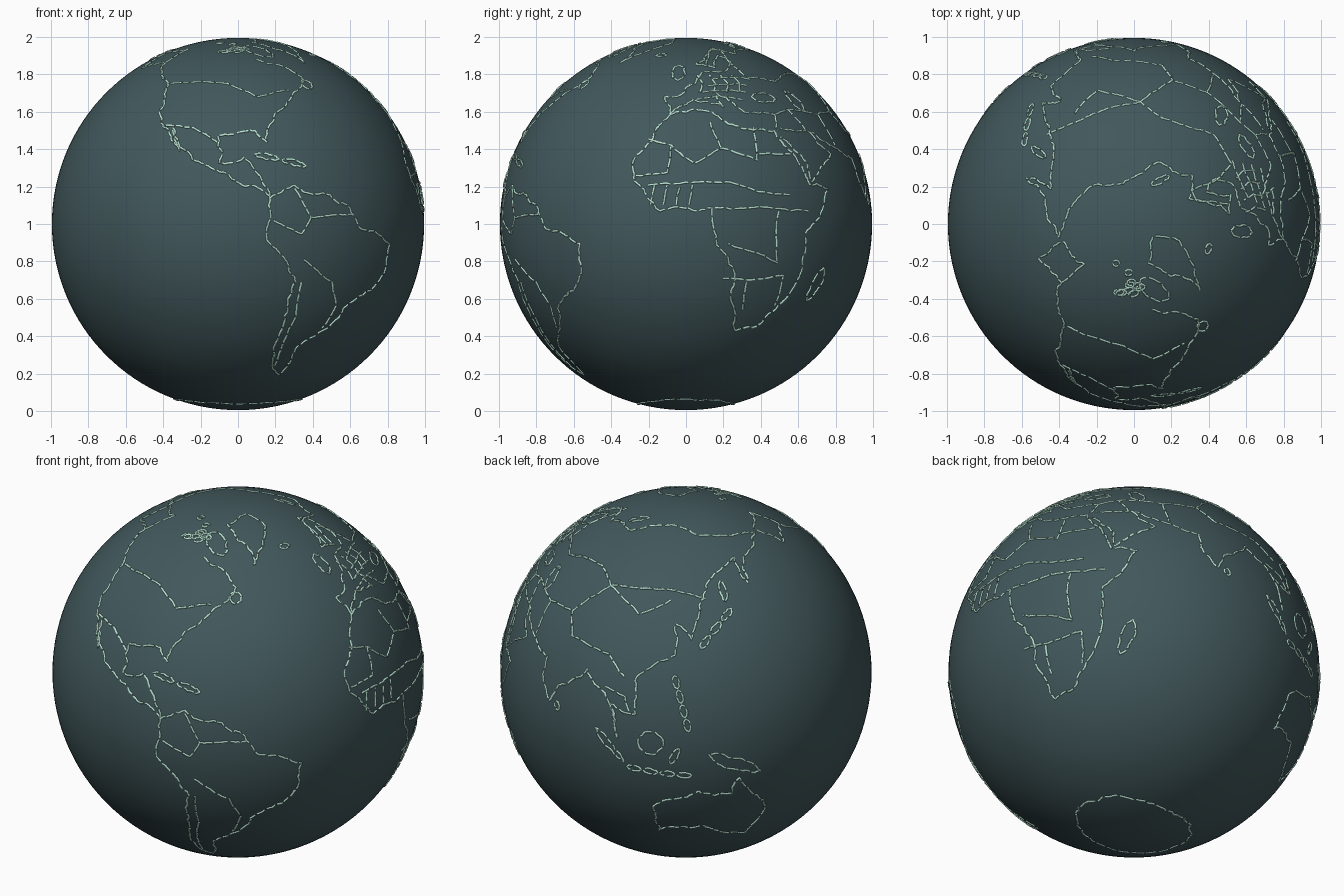
import bpy
import random
from math import radians, sin, cos, pi
from mathutils import Vector

random.seed(4)
cube = bpy.data.objects.get("Cube")
if cube:
    bpy.data.objects.remove(cube, do_unlink=True)

RADIUS = 0.995
TUBE = 0.006
STEP = 0.018
CENTRE = Vector((0, 0, 1))


def make_material(name, red, green, blue):
    colour = (red, green, blue, 1)
    material = bpy.data.materials.new(name)
    material.use_nodes = True
    material.diffuse_color = colour
    shader = material.node_tree.nodes["Principled BSDF"]
    shader.inputs["Base Color"].default_value = colour
    return material


ocean_colour = make_material("dark_slate_teal", 0.054, 0.098, 0.107)
line_colour = make_material("pale_mint", 0.55, 0.87, 0.73)


def on_globe(lon, lat):
    east, up = radians(lon), radians(lat)
    return Vector((cos(up) * cos(east), cos(up) * sin(east), sin(up)))


def make_region(name):
    """Start an empty set of tubes that lies on the globe."""
    region = bpy.data.curves.new(name, "CURVE")
    region.dimensions = "3D"
    region.bevel_depth = TUBE
    region.bevel_resolution = 1
    region.use_fill_caps = True
    region.materials.append(line_colour)
    bpy.context.collection.objects.link(bpy.data.objects.new(name, region))
    return region


def wander(start, end, ragged):
    """Split a stretch in halves, nudging each middle, until the steps are short."""
    length = (end - start).length
    if length < STEP:
        return [start]
    nudge = Vector([random.uniform(-ragged, ragged) for axis in "xyz"])
    middle = ((start + end) / 2 + nudge * length).normalized()
    return wander(start, middle, ragged) + wander(middle, end, ragged)


def trace(region, stops, ragged):
    """Lay a dashed tube through points on the globe."""
    path = []
    for start, end in zip(stops, stops[1:]):
        path += wander(start, end, ragged)
    path.append(stops[-1])
    first = 0
    while first < len(path) - 1:
        dash = path[first:first + random.randint(4, 7)]
        spline = region.splines.new("POLY")
        spline.points.add(len(dash) - 1)
        for knot, point in zip(spline.points, dash):
            knot.co = (*(CENTRE + point * RADIUS), 1)
        first += len(dash)


def coast(region, *stops):
    trace(region, [on_globe(*stop) for stop in stops], 0.13)


def border(region, *stops):
    trace(region, [on_globe(*stop) for stop in stops], 0.05)


def island_chain(region, start, end, count=1, width=1):
    """Set long ragged ovals end to end between two places."""
    tail, head = on_globe(*start), on_globe(*end)
    along = (head - tail) / count
    for index in range(count):
        middle = (tail + along * (index + 0.5)).normalized()
        across = middle.cross(along).normalized() * radians(width)
        turns = [2 * pi * side / 8 for side in range(9)]
        ring = [middle + along * cos(turn) * 0.45 + across * sin(turn) for turn in turns]
        trace(region, [point.normalized() for point in ring], 0.13)


# Ocean ball
bpy.ops.mesh.primitive_uv_sphere_add(segments=128, ring_count=64, radius=RADIUS, location=CENTRE)
globe = bpy.context.object
globe.name = "ocean_globe"
globe.data.materials.append(ocean_colour)
bpy.ops.object.shade_smooth()

# North America: Pacific shore, then Gulf and Atlantic shore, then borders
north = make_region("north_america_lines")
coast(north, (-141, 70), (-166, 67), (-160, 57), (-141, 60), (-124, 48), (-122, 37), (-110, 23), (-114, 31),
      (-105, 20), (-92, 14), (-80, 8))
coast(north, (-80, 8), (-83, 15), (-88, 21), (-96, 19), (-97, 28), (-84, 30), (-80, 26), (-76, 36),
      (-66, 44), (-56, 52), (-78, 62))
border(north, (-141, 70), (-141, 60))
border(north, (-123, 49), (-95, 49), (-82, 43), (-67, 46))
border(north, (-117, 32), (-106, 31), (-97, 26))
island_chain(north, (-85, 22), (-67, 18), count=2)
island_chain(north, (-59, 48), (-53, 49), width=2)

# Arctic: Greenland and scattered northern islands
arctic = make_region("arctic_lines")
coast(arctic, (-45, 60), (-55, 70), (-70, 77), (-35, 83), (-20, 75), (-40, 65), (-45, 60))
island_chain(arctic, (-65, 63), (-85, 73), width=3)
island_chain(arctic, (-23, 65), (-14, 65))
island_chain(arctic, (53, 71), (67, 77))
for islet in range(10):
    lon, lat = random.uniform(-120, -85), random.uniform(67, 77)
    island_chain(arctic, (lon, lat), (lon + 9, lat + 1))

# South America: whole shore, Andes, river basin and northern borders
south = make_region("south_america_lines")
coast(south, (-80, 8), (-72, 12), (-60, 9), (-50, 0), (-35, -6), (-40, -21), (-58, -36), (-68, -54),
      (-74, -48), (-71, -18), (-81, -5), (-80, 8))
border(south, (-69, -18), (-69, -30), (-72, -50))
border(south, (-69, -11), (-58, -18), (-54, -26), (-57, -34))
border(south, (-72, 11), (-67, 2), (-52, 3))
border(south, (-67, 2), (-70, -3), (-79, 1))

# Africa: whole shore
africa = make_region("africa_lines")
coast(africa, (-6, 36), (-17, 21), (-16, 13), (-8, 4), (8, 5), (13, -10), (19, -35), (33, -27), (40, -14),
      (40, -3), (51, 11), (43, 12), (33, 30), (20, 31), (10, 37), (-6, 36))
island_chain(africa, (45, -25), (50, -13), width=2)
# Desert, gulf, basin and southern borders
border(africa, (-13, 27), (-5, 25), (3, 19), (12, 24), (9, 33))
border(africa, (-5, 25), (-6, 16), (-16, 15))
border(africa, (12, 24), (24, 20), (25, 31))
border(africa, (-12, 12), (4, 13), (14, 13), (23, 10), (34, 9))
border(africa, (25, 22), (37, 22))
border(africa, (9, 5), (27, 5), (41, 4))
border(africa, (30, 4), (30, -12), (23, -9), (13, -6))
border(africa, (12, -17), (33, -16), (32, -26))
border(africa, (20, -18), (20, -28))
for lon in range(-11, 5, 4):
    border(africa, (lon, 6), (lon + 1, 12))

# Europe: Atlantic and Baltic shore, Mediterranean shore, inner seas
europe = make_region("europe_lines")
coast(europe, (-6, 36), (-9, 43), (-2, 44), (8, 54), (21, 55), (29, 60), (24, 65), (17, 57), (6, 59),
      (25, 71), (40, 66), (68, 69))
coast(europe, (-6, 36), (3, 42), (15, 39), (13, 45), (23, 37), (36, 36), (34, 31))
island_chain(europe, (-4, 50), (-4, 59), width=2)
island_chain(europe, (28, 43), (41, 42), width=2)
island_chain(europe, (49, 46), (53, 37), width=2)
# Small countries as a crossing of uneven borders
for lon in range(6, 30, 6):
    border(europe, (lon, 45), (lon + 2, 49), (lon, 53))
for lat in range(42, 52, 3):
    border(europe, (lat - 38, lat), (lat - 24, lat + 1), (lat - 18, lat))
border(europe, (12, 59), (20, 69), (30, 69), (28, 60))

# Asia: Arctic and Pacific shore, then southern shore
asia = make_region("asia_lines")
coast(asia, (68, 69), (105, 77), (140, 72), (190, 66), (163, 60), (157, 51), (157, 61), (137, 54),
      (129, 40), (127, 35), (121, 40), (121, 30), (108, 21))
coast(asia, (108, 21), (109, 11), (100, 13), (103, 2), (98, 16), (90, 22), (80, 14), (77, 8), (72, 21),
      (57, 26), (49, 30), (57, 22), (44, 13), (35, 28))
# Steppe, mountain and desert borders
border(asia, (28, 60), (32, 52), (48, 50), (75, 54), (87, 49), (120, 51), (134, 48))
border(asia, (87, 49), (105, 42), (119, 48))
border(asia, (87, 49), (75, 37), (80, 30), (97, 28), (104, 22))
border(asia, (36, 36), (44, 38), (61, 36), (75, 37))
border(asia, (44, 38), (48, 30), (36, 31))
border(asia, (61, 36), (62, 25))
border(asia, (98, 18), (105, 16), (107, 11))

# Pacific and Indonesian islands
islands = make_region("pacific_island_lines")
island_chain(islands, (130, 32), (145, 44), count=3)
island_chain(islands, (143, 46), (143, 54))
island_chain(islands, (121, 24), (126, 6), count=4)
island_chain(islands, (95, 5), (106, -6))
island_chain(islands, (106, -7), (127, -9), count=4)
island_chain(islands, (110, 0), (118, 4), width=4)
island_chain(islands, (120, -5), (123, 1))
island_chain(islands, (131, -1), (150, -10), width=2)
island_chain(islands, (80, 9), (81, 6))

# Australia, and the icy land around the pole
southern = make_region("southern_land_lines")
coast(southern, (114, -22), (129, -15), (140, -17), (142, -11), (153, -25), (149, -38), (138, -35),
      (131, -31), (115, -34), (114, -22))
coast(southern, *[(lon, -70 - 5 * sin(radians(lon + 180 if lon < 180 else lon)) ** 2)
                  for lon in range(0, 361, 20)])
